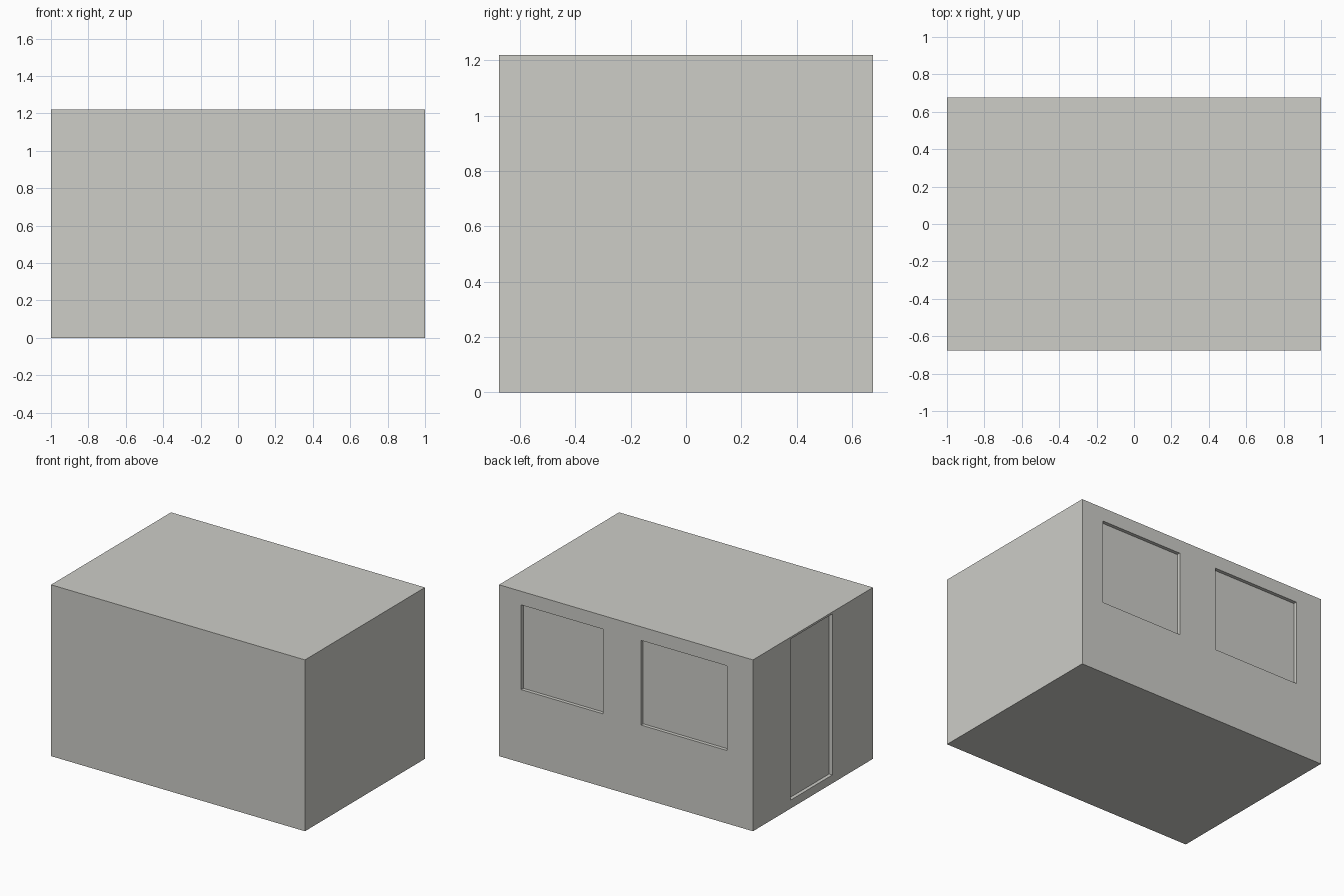
import bpy

if "Cube" in bpy.data.objects:
    bpy.data.objects.remove(bpy.data.objects["Cube"])

W, D, H = 2.0, 1.35, 1.22      # outer size of the building
RECESS = 0.025                 # depth of window and door reveals

grey = bpy.data.materials.new("warm_grey")
grey.diffuse_color = (0.61, 0.61, 0.575, 1.0)
grey.use_nodes = True
grey.node_tree.nodes["Principled BSDF"].inputs["Base Color"].default_value = grey.diffuse_color


def box(name, x, y, z):
    """Box from (min, max) pairs on each axis."""
    bpy.ops.mesh.primitive_cube_add(size=1)
    ob = bpy.context.object
    ob.name = name
    for v in ob.data.vertices:
        v.co = [lo if c < 0 else hi for c, (lo, hi) in zip(v.co, (x, y, z))]
    ob.data.materials.append(grey)
    return ob


# main block
building = box("building", (-W / 2, W / 2), (-D / 2, D / 2), (0, H))

# shallow openings: two windows in the back wall, one door in the left wall
back, left = (D / 2 - RECESS, D / 2 + 0.1), (-W / 2 - 0.1, -W / 2 + RECESS)
openings = [
    box("window_cutter_right", (0.183, 0.826), back, (0.52, 1.123)),
    box("window_cutter_left", (-0.795, -0.118), back, (0.52, 1.123)),
    box("door_cutter", left, (-0.218, 0.254), (0.06, 1.206)),
]
for cutter in openings:
    cutter.hide_render = True
    mod = building.modifiers.new(cutter.name, "BOOLEAN")
    mod.operation = "DIFFERENCE"
    mod.solver = "EXACT"
    mod.object = cutter

# apply the cuts and drop the cutters
bpy.context.view_layer.objects.active = building
for mod in list(building.modifiers):
    bpy.ops.object.modifier_apply(modifier=mod.name)
for cutter in openings:
    bpy.data.objects.remove(cutter)
